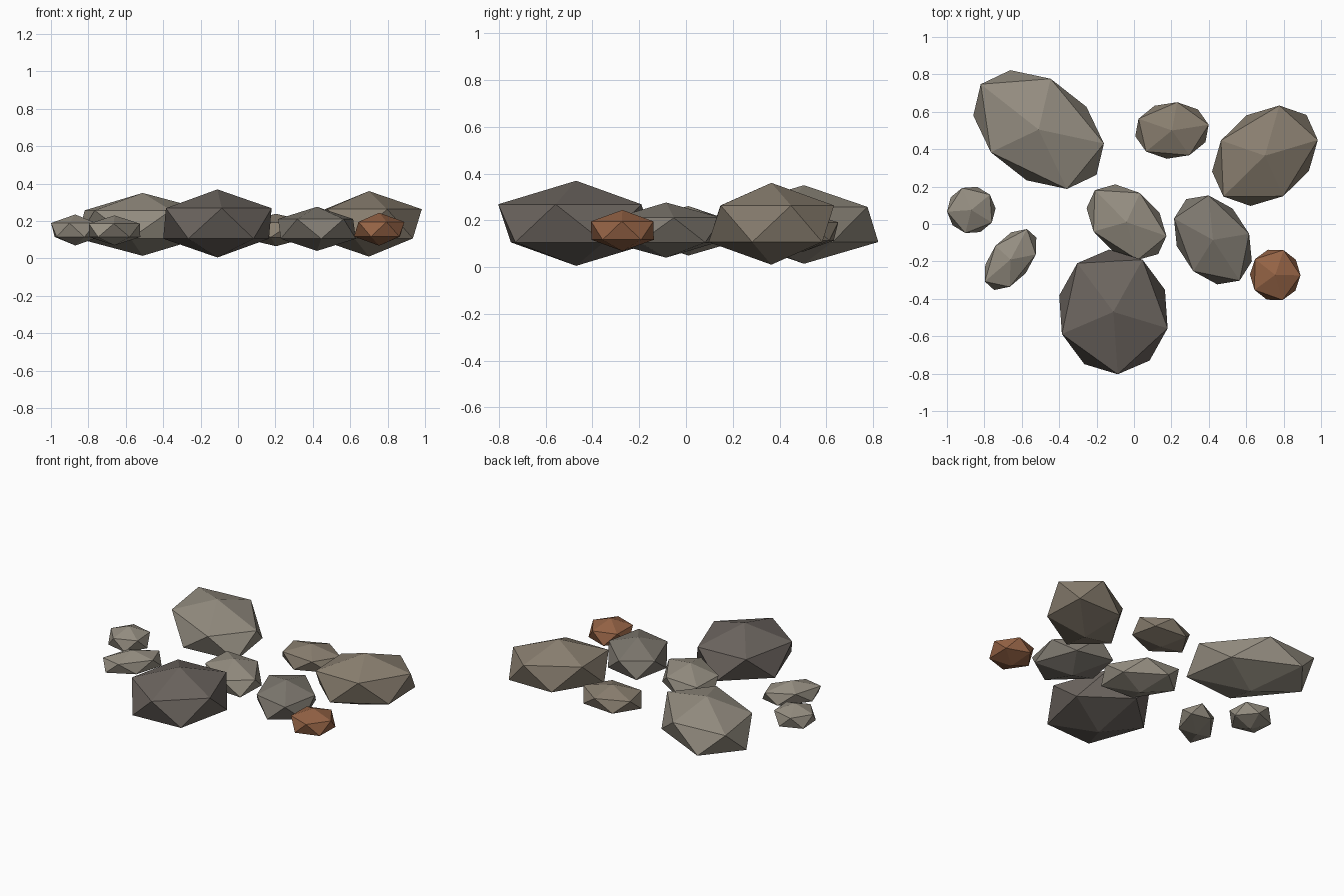
import bpy, bmesh
from mathutils import Matrix

if "Cube" in bpy.data.objects:
    bpy.data.objects.remove(bpy.data.objects["Cube"])


def rock(name, centre, half_height, a, b, colour):
    """Faceted rock: a 20-sided ball stretched along two ground axes a, b."""
    bm = bmesh.new()
    bmesh.ops.create_icosphere(bm, subdivisions=1, radius=1)
    m = Matrix(((a[0], b[0], 0, centre[0]),
                (a[1], b[1], 0, centre[1]),
                (0, 0, half_height, centre[2]),
                (0, 0, 0, 1)))
    bm.transform(m)
    bmesh.ops.recalc_face_normals(bm, faces=bm.faces)
    mesh = bpy.data.meshes.new(name)
    bm.to_mesh(mesh)
    bm.free()
    mat = bpy.data.materials.new(name + "_stone")
    mat.diffuse_color = (*colour, 1)
    mat.use_nodes = True
    mat.node_tree.nodes["Principled BSDF"].inputs["Base Color"].default_value = mat.diffuse_color
    mesh.materials.append(mat)
    bpy.context.collection.objects.link(bpy.data.objects.new(name, mesh))


PALE = (0.30, 0.27, 0.22)
TAN = (0.25, 0.21, 0.16)
GREY = (0.21, 0.19, 0.16)
DARK = (0.15, 0.13, 0.115)
RUST = (0.30, 0.125, 0.06)

# large rocks
rock("large_rock_back_left", (-0.51, 0.505, 0.182), 0.168, (-0.346, 0.271), (-0.188, -0.231), PALE)
rock("large_rock_back_right", (0.70, 0.365, 0.185), 0.175, (0.316, 0.094), (-0.012, 0.285), TAN)
rock("large_rock_front", (-0.11, -0.47, 0.187), 0.182, (0.324, -0.098), (0.078, 0.36), DARK)

# medium rocks
rock("medium_rock_centre", (-0.04, 0.01, 0.155), 0.106, (-0.189, 0.191), (-0.146, -0.121), PALE)
rock("medium_rock_right", (0.422, -0.085, 0.158), 0.118, (-0.026, 0.266), (-0.236, 0.048), GREY)
rock("medium_rock_back", (0.203, 0.50, 0.152), 0.087, (-0.20, 0.07), (-0.098, -0.155), TAN)

# small rocks
rock("small_rock_left", (-0.87, 0.075, 0.152), 0.083, (-0.145, -0.01), (0.01, -0.142), PALE)
rock("small_rock_front_left", (-0.66, -0.19, 0.15), 0.08, (0.098, 0.182), (-0.127, 0.027), PALE)
rock("rust_rock", (0.755, -0.272, 0.156), 0.088, (0.151, -0.003), (0.003, 0.157), RUST)
